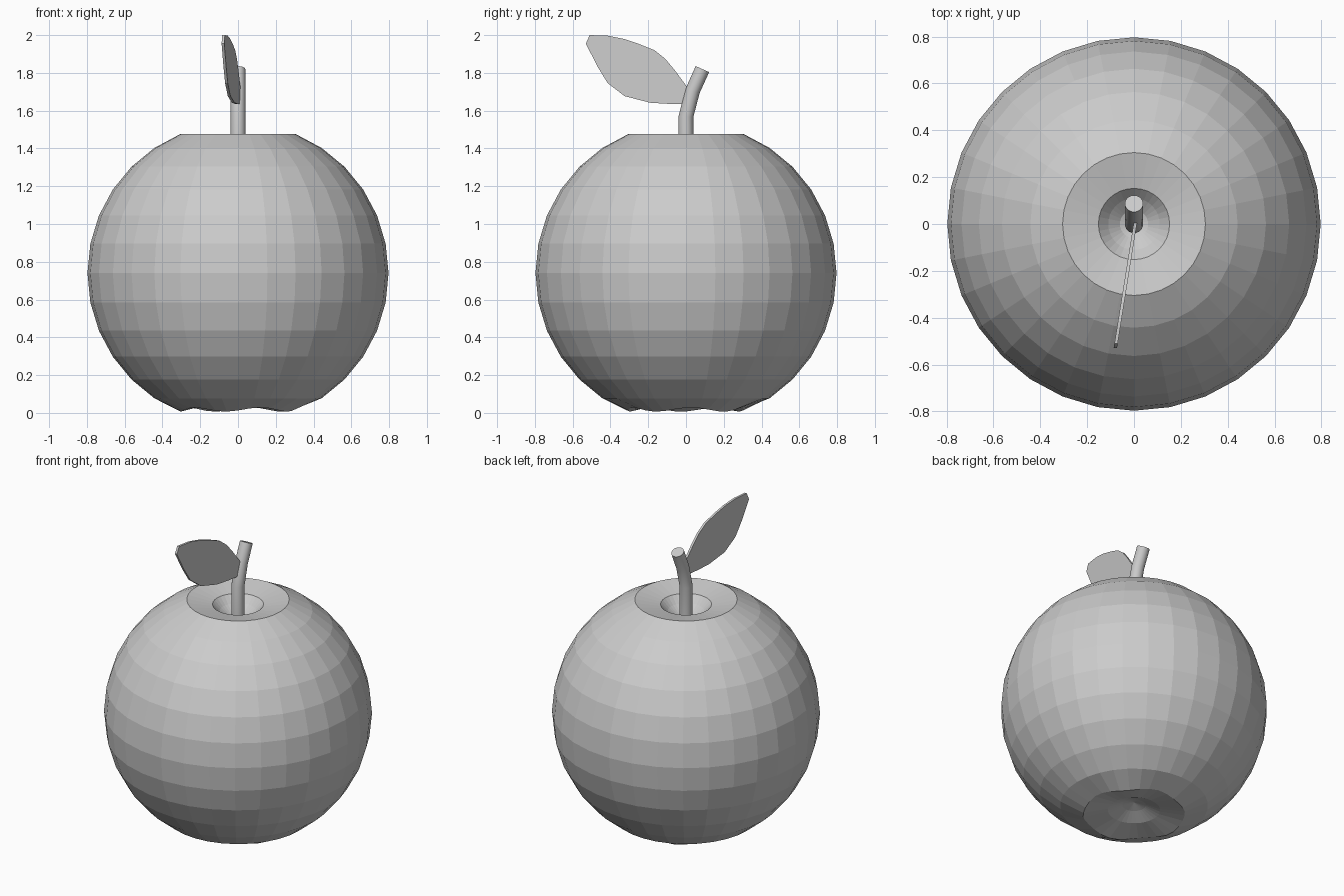
import bpy, bmesh
from math import sin, cos, pi, radians
from mathutils import Vector

cube = bpy.data.objects.get("Cube")
if cube:
    bpy.data.objects.remove(cube)

mat = bpy.data.materials.new("plain grey")
mat.use_nodes = True
GREY = (0.6, 0.6, 0.6, 1)
mat.diffuse_color = GREY
mat.node_tree.nodes["Principled BSDF"].inputs["Base Color"].default_value = GREY


def finish(name, bm):
    bmesh.ops.recalc_face_normals(bm, faces=bm.faces)
    mesh = bpy.data.meshes.new(name)
    bm.to_mesh(mesh)
    bm.free()
    mesh.materials.append(mat)
    obj = bpy.data.objects.new(name, mesh)
    bpy.context.collection.objects.link(obj)
    return obj


def bridge(bm, rings):
    for a, b in zip(rings, rings[1:]):
        n = len(a)
        for i in range(n):
            bm.faces.new((a[i], a[(i + 1) % n], b[(i + 1) % n], b[i]))


# Fruit body: a faceted sphere with dented poles and five small lobes underneath
SEG, R, MID = 32, 0.797, 0.74
sphere = [(R * cos(k * pi / 16), MID + R * sin(k * pi / 16)) for k in range(-6, 7)]
bottom = [(0.07, 0.08), (0.156, 0.045)]
top = [(0.152, 1.445), (0.11, 1.40), (0.06, 1.36)]
bm = bmesh.new()
rings = []
for r, z in bottom + sphere + top:
    ring = []
    for i in range(SEG):
        t = 2 * pi * i / SEG
        lift = 0.0
        if z < 0.03:
            lift = 0.003 + 0.011 * (1 - cos(5 * (t - radians(5))) * -1)
        ring.append(bm.verts.new((r * cos(t), r * sin(t), z + lift)))
    rings.append(ring)
bridge(bm, rings)
for ring, z in ((rings[0], 0.1), (rings[-1], 1.34)):
    pole = bm.verts.new((0, 0, z))
    for i in range(SEG):
        bm.faces.new((ring[i], ring[(i + 1) % SEG], pole))
finish("fruit_body", bm)

# Stem: a round tube bending towards the back
path = [(0, 1.33, 0), (0, 1.57, 6), (0.035, 1.705, 19), (0.087, 1.82, 24)]
bm = bmesh.new()
rings = []
for y, z, tilt in path:
    a = radians(tilt)
    rings.append([bm.verts.new((0.039 * cos(t), y + 0.039 * sin(t) * cos(a),
                                z - 0.039 * sin(t) * sin(a)))
                  for t in (2 * pi * i / 24 for i in range(24))])
bridge(bm, rings)
bm.faces.new(rings[0])
bm.faces.new(rings[-1])
stem = finish("stem", bm)
bpy.context.view_layer.objects.active = stem
stem.select_set(True)
bpy.ops.object.shade_smooth_by_angle(angle=radians(40))
stem.select_set(False)

# Leaf: a thin upright blade growing forward from the stem
outline = [(0.01, 1.72), (-0.06, 1.815), (-0.11, 1.875), (-0.167, 1.92),
           (-0.246, 1.952), (-0.33, 1.98), (-0.415, 1.997), (-0.51, 2.0),
           (-0.53, 1.955), (-0.47, 1.836), (-0.415, 1.746), (-0.325, 1.677),
           (-0.19, 1.642), (-0.09, 1.636), (0.0, 1.635)]
bm = bmesh.new()
sides = []
for off in (-0.007, 0.007):
    sides.append([bm.verts.new((0.005 + 0.16 * y + off, y, z)) for y, z in outline])
bridge(bm, sides)
for side in sides:
    bm.faces.new(side)
finish("leaf", bm)
